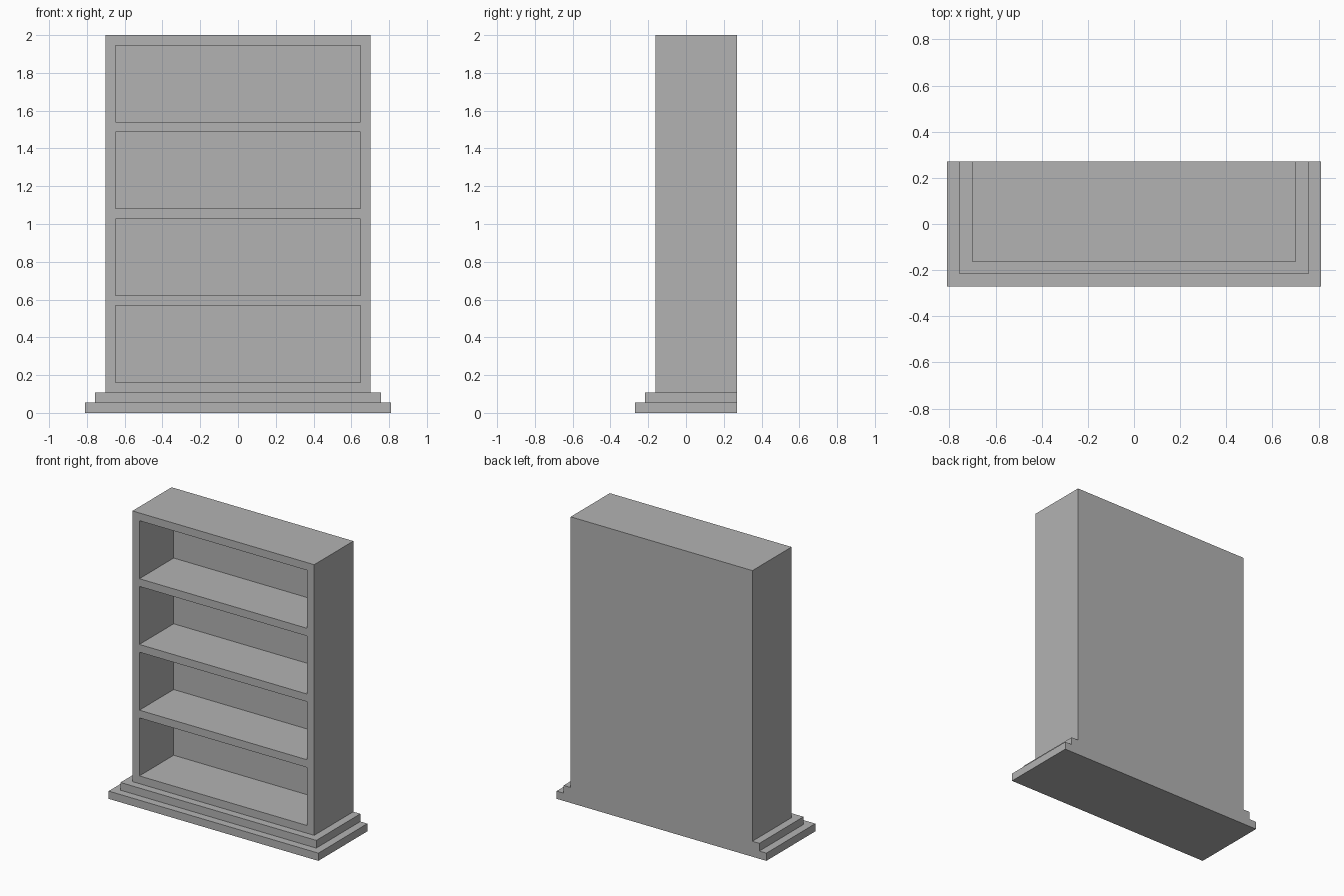
import bpy
import bmesh

cube = bpy.data.objects.get("Cube")
if cube:
    bpy.data.objects.remove(cube, do_unlink=True)

BOARD = 2 / 37            # board thickness, the module for every size
BACK = 5 * BOARD          # y of the flush back
HALF = 13 * BOARD         # half width of the carcass
OPENING = 7.5 * BOARD     # clear height of each compartment

grey = bpy.data.materials.new("plain grey")
grey.use_nodes = True
colour = (0.45, 0.45, 0.45, 1)
grey.diffuse_color = colour
grey.node_tree.nodes["Principled BSDF"].inputs["Base Color"].default_value = colour


def box(name, half_width, front, back, bottom, top):
    """Axis-aligned box centred on x = 0."""
    bm = bmesh.new()
    bmesh.ops.create_cube(bm, size=1)
    for v in bm.verts:
        v.co.x *= 2 * half_width
        v.co.y = back if v.co.y > 0 else front
        v.co.z = top if v.co.z > 0 else bottom
    mesh = bpy.data.meshes.new(name)
    bm.to_mesh(mesh)
    bm.free()
    mesh.materials.append(grey)
    obj = bpy.data.objects.new(name, mesh)
    bpy.context.collection.objects.link(obj)
    return obj


# Stepped plinth, flush at the back
box("lower_plinth", HALF + 2 * BOARD, -BACK, BACK, 0, BOARD)
box("upper_plinth", HALF + BOARD, BOARD - BACK, BACK, BOARD, 2 * BOARD)

# Carcass with the sides, shelves and back panel in one piece
front = 2 * BOARD - BACK
carcass = box("bookcase_carcass", HALF, front, BACK, 2 * BOARD, 2)

# Four open compartments cut from the front
cutters = []
for i in range(4):
    z = 3 * BOARD + i * (OPENING + BOARD)
    cutter = box("compartment_cutter", HALF - BOARD, front - BOARD,
                 BACK - BOARD, z, z + OPENING)
    cutter.hide_render = True
    cut = carcass.modifiers.new("compartment", 'BOOLEAN')
    cut.operation = 'DIFFERENCE'
    cut.solver = 'EXACT'
    cut.object = cutter
    cutters.append(cutter)

# Bake the cuts and drop the helpers
bpy.context.view_layer.update()
evaluated = carcass.evaluated_get(bpy.context.evaluated_depsgraph_get())
baked = bpy.data.meshes.new_from_object(evaluated)
carcass.modifiers.clear()
carcass.data = baked
for cutter in cutters:
    bpy.data.objects.remove(cutter, do_unlink=True)
